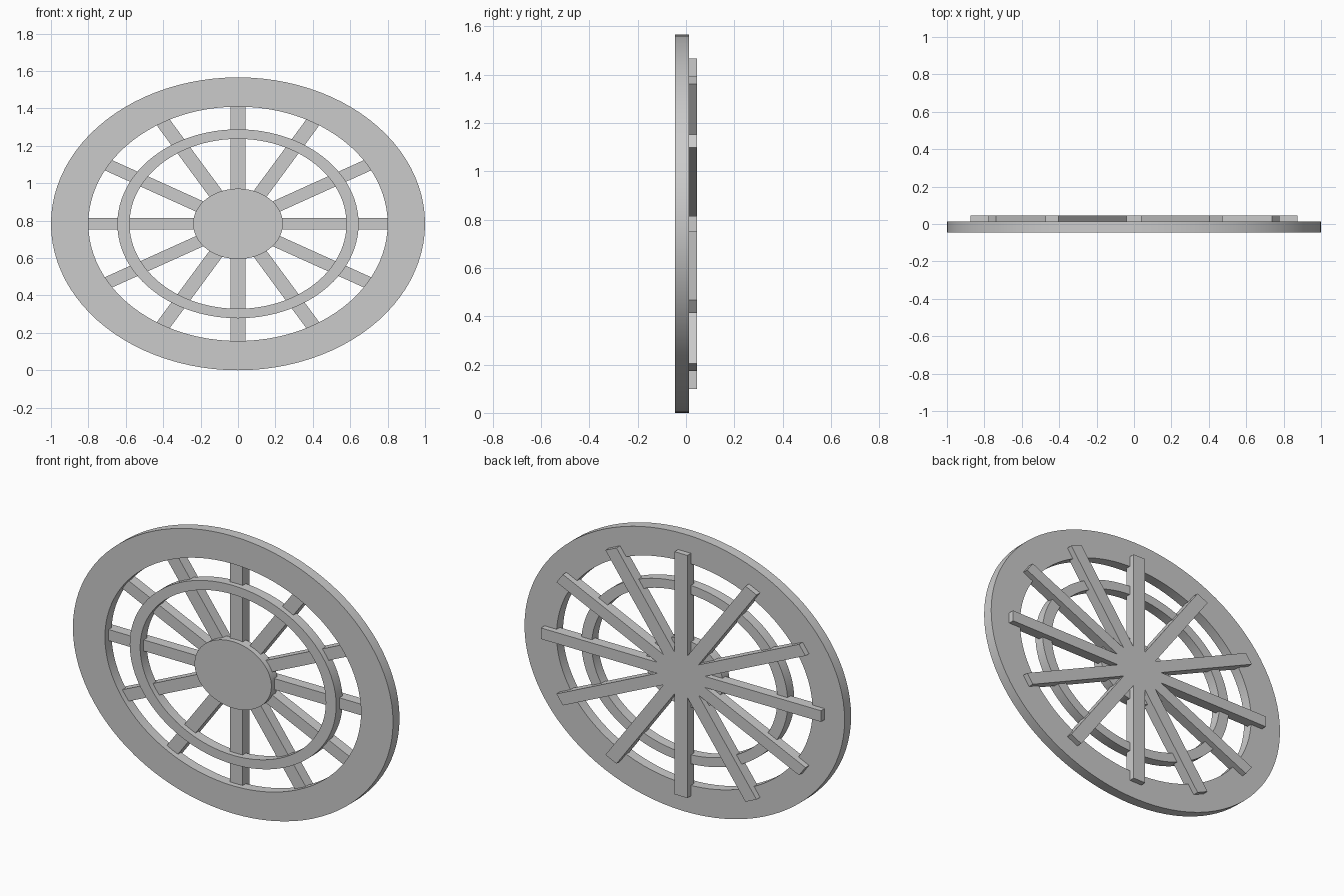
import bpy, bmesh, math
from mathutils import Matrix

if "Cube" in bpy.data.objects:
    bpy.data.objects.remove(bpy.data.objects["Cube"])

SQUASH = 0.783            # the wheel is flattened vertically
CZ = 0.783                # centre height
SEGS = 96
FRONT, RING_BACK = -0.045, 0.013
SPOKE_FRONT, SPOKE_BACK = -0.015, 0.045

grey = bpy.data.materials.new("light grey")
grey.diffuse_color = (0.6, 0.6, 0.6, 1)
grey.use_nodes = True
grey.node_tree.nodes["Principled BSDF"].inputs["Base Color"].default_value = grey.diffuse_color


def finish(name, bm, smooth=True):
    bmesh.ops.recalc_face_normals(bm, faces=bm.faces)
    # flatten to an ellipse and lift to stand on the ground
    bm.transform(Matrix.Translation((0, 0, CZ)) @ Matrix.Diagonal((1, 1, SQUASH, 1)))
    me = bpy.data.meshes.new(name)
    bm.to_mesh(me)
    bm.free()
    me.materials.append(grey)
    ob = bpy.data.objects.new(name, me)
    bpy.context.collection.objects.link(ob)
    if smooth:
        bpy.ops.object.select_all(action='DESELECT')
        ob.select_set(True)
        bpy.context.view_layer.objects.active = ob
        bpy.ops.object.shade_smooth_by_angle(angle=math.radians(30))


def ring(name, outer, inner):
    bm = bmesh.new()
    profile = [(outer, FRONT), (outer, RING_BACK), (inner, RING_BACK), (inner, FRONT)]
    loops = []
    for i in range(SEGS):
        a = 2 * math.pi * i / SEGS
        loops.append([bm.verts.new((r * math.cos(a), y, r * math.sin(a))) for r, y in profile])
    for i in range(SEGS):
        p, q = loops[i], loops[(i + 1) % SEGS]
        for j in range(4):
            k = (j + 1) % 4
            bm.faces.new((p[j], p[k], q[k], q[j]))
    finish(name, bm)


# Rings
ring("outer_rim", 1.0, 0.8)
ring("middle_ring", 0.645, 0.58)

# Hub disc
bm = bmesh.new()
bmesh.ops.create_cone(bm, cap_ends=True, segments=SEGS, radius1=0.24, radius2=0.24,
                      depth=RING_BACK - FRONT)
bm.transform(Matrix.Translation((0, (FRONT + RING_BACK) / 2, 0))
             @ Matrix.Rotation(math.pi / 2, 4, 'X'))
finish("hub", bm)

# Six full-length bars make the twelve spokes
for i in range(6):
    bm = bmesh.new()
    bmesh.ops.create_cube(bm, size=1)
    bm.transform(Matrix.Rotation(math.radians(30 * i), 4, 'Y')
                 @ Matrix.Translation((0, (SPOKE_FRONT + SPOKE_BACK) / 2, 0))
                 @ Matrix.Diagonal((1.75, SPOKE_BACK - SPOKE_FRONT, 0.08, 1)))
    finish(f"spoke_pair_{i + 1}", bm, smooth=False)
